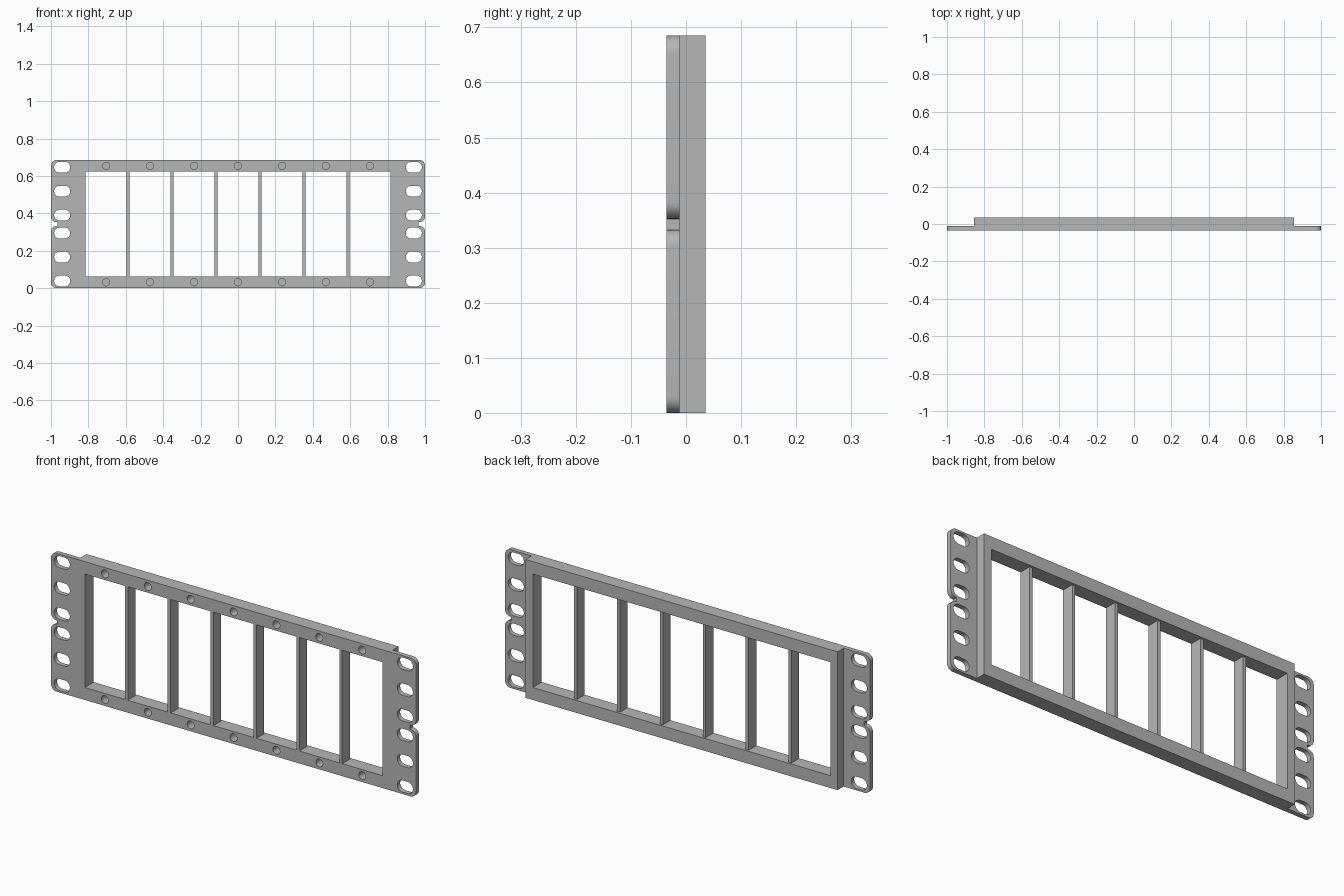
import bpy, bmesh, math
from mathutils import Vector

if "Cube" in bpy.data.objects:
    bpy.data.objects.remove(bpy.data.objects["Cube"], do_unlink=True)

H = 0.685                 # panel height
MID = H / 2
FRONT, EAR_BACK, BACK = -0.035, -0.012, 0.035
OPEN_X, OPEN_Z = 0.815, 0.281    # half size of the window
PITCH, BAR = 0.235, 0.016        # divider spacing and thickness

grey = bpy.data.materials.new("grey")
grey.use_nodes = True
grey.diffuse_color = (0.47, 0.47, 0.47, 1)
grey.node_tree.nodes["Principled BSDF"].inputs["Base Color"].default_value = grey.diffuse_color


def rounded(corners, steps=10):
    """Outline through (x, z, radius) corners at right angles, with arcs."""
    pts = []
    for i, (x, z, r) in enumerate(corners):
        c = Vector((x, z))
        if r == 0:
            pts.append(c)
            continue
        a = (Vector(corners[i - 1][:2]) - c).normalized() * r
        b = (Vector(corners[(i + 1) % len(corners)][:2]) - c).normalized() * r
        for k in range(steps + 1):
            t = k / steps * math.pi / 2
            pts.append(c + a * (1 - math.sin(t)) + b * (1 - math.cos(t)))
    return pts


def rect(x, z, hw, hh, r=0):
    pts = rounded([(x - hw, z - hh, r), (x + hw, z - hh, r),
                   (x + hw, z + hh, r), (x - hw, z + hh, r)])
    return [p for i, p in enumerate(pts) if (p - pts[i - 1]).length > 1e-5]


def prisms(name, outlines):
    """One object holding a prism along y for each (points, y0, y1)."""
    bm = bmesh.new()
    for pts, y0, y1 in outlines:
        face = bm.faces.new([bm.verts.new((p.x, y0, p.y)) for p in pts])
        ext = bmesh.ops.extrude_face_region(bm, geom=[face], use_keep_orig=True)
        verts = [v for v in ext["geom"] if isinstance(v, bmesh.types.BMVert)]
        bmesh.ops.translate(bm, verts=verts, vec=(0, y1 - y0, 0))
    bmesh.ops.recalc_face_normals(bm, faces=bm.faces)
    mesh = bpy.data.meshes.new(name)
    bm.to_mesh(mesh)
    bm.free()
    mesh.materials.append(grey)
    obj = bpy.data.objects.new(name, mesh)
    bpy.context.collection.objects.link(obj)
    return obj


def combine(target, other, operation):
    mod = target.modifiers.new(operation.lower(), "BOOLEAN")
    mod.operation, mod.solver, mod.object = operation, "EXACT", other
    bpy.context.view_layer.objects.active = target
    bpy.ops.object.modifier_apply(modifier=mod.name)
    bpy.data.objects.remove(other, do_unlink=True)


# Front plate with rounded corners and a small notch in each end
R, NOTCH_X, NOTCH_H = 0.03, 0.966, 0.01
half = [(1, 0, R), (1, MID - NOTCH_H, R), (NOTCH_X, MID - NOTCH_H, 0),
        (NOTCH_X, MID + NOTCH_H, 0), (1, MID + NOTCH_H, R), (1, H, R)]
other_half = [(-x, z, r) for x, z, r in reversed(half)]
panel = prisms("panel_frame", [(rounded(half + other_half), FRONT, EAR_BACK)])

# Deep frame behind the plate
body = prisms("frame_body", [(rect(0, MID, 0.855, MID), -0.025, BACK)])
combine(panel, body, "UNION")

# Window cells (leaving the dividers), mounting slots and blind screw holes
cuts = []
for i in range(-3, 4):
    x0 = -OPEN_X if i == -3 else (i - 0.5) * PITCH + BAR / 2
    x1 = OPEN_X if i == 3 else (i + 0.5) * PITCH - BAR / 2
    cuts.append((rect((x0 + x1) / 2, MID, (x1 - x0) / 2, OPEN_Z), -0.1, 0.1))
    for side in (-1, 1):
        cuts.append((rect(i * PITCH, MID + side * 0.311, 0.019, 0.019, 0.019),
                     -0.1, FRONT + 0.05))
for side in (-1, 1):
    for up in (-1, 1):
        for dz in (0.048, 0.176, 0.304):
            cuts.append((rect(side * 0.94, MID + up * dz, 0.043, 0.029, 0.0289),
                         -0.1, 0.1))
combine(panel, prisms("openings", cuts), "DIFFERENCE")

# Dividers stop a little short of the back
combine(panel, prisms("back_recess", [(rect(0, MID, OPEN_X, OPEN_Z), 0.025, 0.1)]),
        "DIFFERENCE")

bpy.ops.object.select_all(action="DESELECT")
panel.select_set(True)
bpy.context.view_layer.objects.active = panel
bpy.ops.object.shade_smooth_by_angle(angle=math.radians(30))
